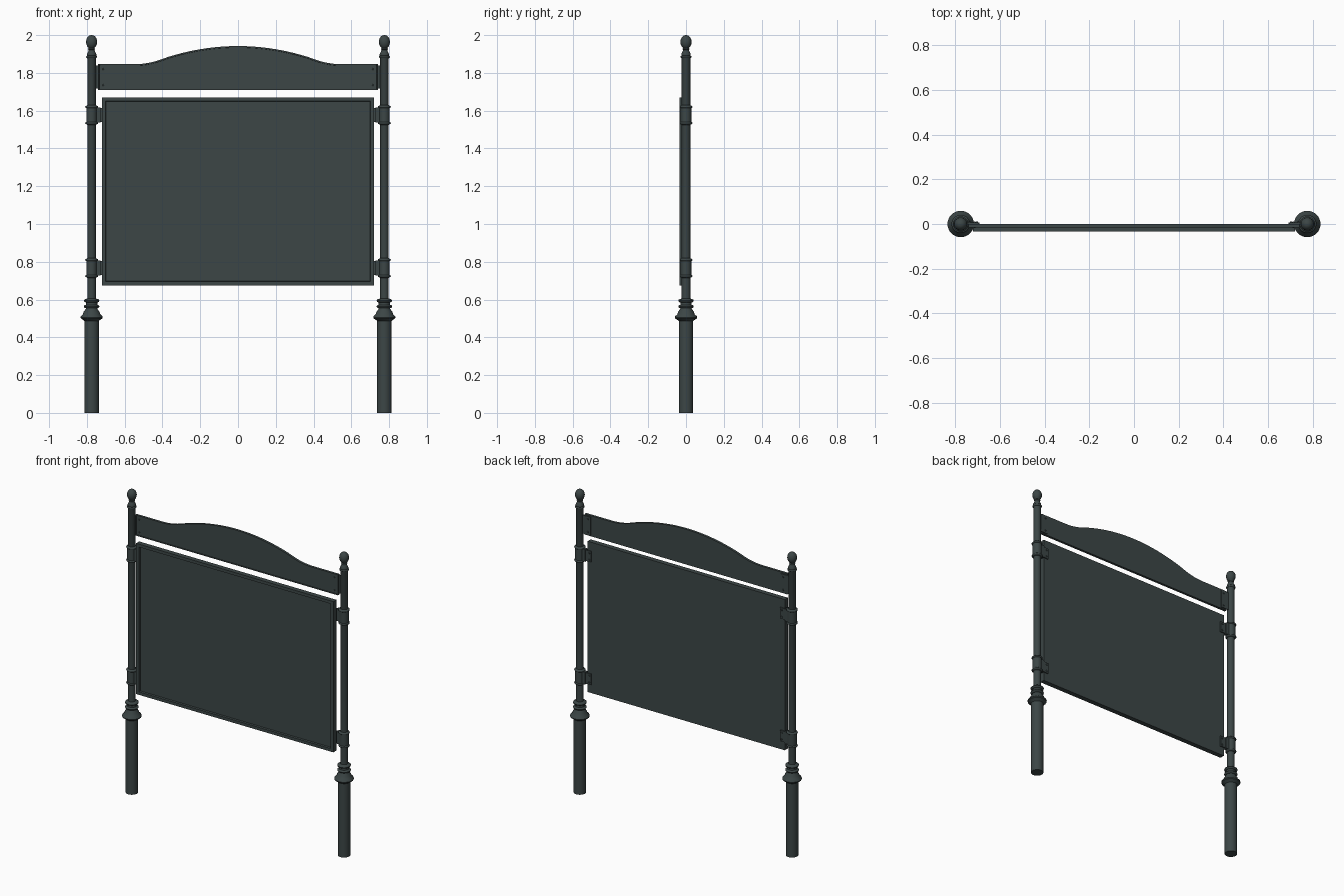
import bpy, bmesh, math

if "Cube" in bpy.data.objects:
    bpy.data.objects.remove(bpy.data.objects["Cube"])

mat = bpy.data.materials.new("dark_green_paint")
mat.diffuse_color = (0.045, 0.061, 0.061, 1)
mat.use_nodes = True
mat.node_tree.nodes["Principled BSDF"].inputs["Base Color"].default_value = mat.diffuse_color


def finish(bm, name, smooth=False):
    bmesh.ops.recalc_face_normals(bm, faces=bm.faces)
    me = bpy.data.meshes.new(name)
    bm.to_mesh(me)
    bm.free()
    ob = bpy.data.objects.new(name, me)
    bpy.context.collection.objects.link(ob)
    me.materials.append(mat)
    if smooth:
        bpy.ops.object.select_all(action='DESELECT')
        ob.select_set(True)
        bpy.context.view_layer.objects.active = ob
        bpy.ops.object.shade_smooth_by_angle(angle=math.radians(35))
    return ob


def lathe(name, profile, x, n=32):
    """Revolve (radius, z) points around a vertical axis at x; ends are capped."""
    bm = bmesh.new()
    rings = [[bm.verts.new((x + r * math.cos(2 * math.pi * i / n),
                            r * math.sin(2 * math.pi * i / n), z)) for i in range(n)]
             for r, z in profile]
    for a, b in zip(rings, rings[1:]):
        for i in range(n):
            j = (i + 1) % n
            bm.faces.new((a[i], a[j], b[j], b[i]))
    bm.faces.new(rings[0])
    bm.faces.new(rings[-1])
    return finish(bm, name, True)


def box(name, x0, x1, y0, y1, z0, z1):
    bm = bmesh.new()
    bmesh.ops.create_cube(bm, size=1)
    for v in bm.verts:
        v.co = ((x0 + x1) / 2 + v.co.x * (x1 - x0), (y0 + y1) / 2 + v.co.y * (y1 - y0),
                (z0 + z1) / 2 + v.co.z * (z1 - z0))
    return finish(bm, name)


def bead(r, z, h, base):
    """Rounded ring of radius r on a shaft of radius base."""
    return [(base + (r - base) * math.sin(math.pi * k / 6), z - h / 2 * math.cos(math.pi * k / 6))
            for k in range(7)]


def bolt(name, x, z, y, r, h):
    bm = bmesh.new()
    bmesh.ops.create_cone(bm, cap_ends=True, segments=12, radius1=r, radius2=r * 0.7, depth=h)
    s = 1 if h * y >= 0 else -1
    for v in bm.verts:
        v.co = (x + v.co.x, y + s * v.co.z, z + v.co.y)
    return finish(bm, name, True)


# turned post: sleeve, mouldings, shaft, finial
post = [(0.038, 0), (0.038, 0.487)]
post += [(0.042, 0.49), (0.057, 0.5), (0.059, 0.506), (0.057, 0.512), (0.046, 0.522)]
post += [(0.042, 0.535), (0.031, 0.55)] + bead(0.041, 0.563, 0.018, 0.03)
post += [(0.03, 0.578)] + bead(0.041, 0.594, 0.018, 0.03) + [(0.023, 0.606)]
post += [(0.023, 1.877)] + bead(0.029, 1.885, 0.012, 0.024)
post += [(0.025, 1.893), (0.025, 1.9), (0.018, 1.914), (0.015, 1.922), (0.02, 1.927), (0.015, 1.931)]
post += [(max(0.0295 * math.sin(a) ** 0.9, 0.001), 1.964 - 0.036 * math.cos(a))
         for a in [math.radians(d) for d in (32, 50, 70, 90, 110, 130, 150, 165, 179)]]

for side, s in (("left", -1), ("right", 1)):
    px = 0.775 * s
    lathe(side + "_post", post, px)

    # clamp collars with end rings, fixing tabs and bolts
    for level, z in (("lower", 0.767), ("upper", 1.577)):
        collar = [(0.023, z - 0.052)] + bead(0.034, z - 0.043, 0.012, 0.028)
        collar += bead(0.034, z + 0.043, 0.012, 0.028) + [(0.023, z + 0.052)]
        lathe(f"{side}_{level}_collar", collar, px)
        xs = sorted((s * 0.69, s * 0.76))
        box(f"{side}_{level}_tab", *xs, -0.001, 0.006, z - 0.036, z + 0.036)
        xs = sorted((s * 0.728, s * 0.76))
        box(f"{side}_{level}_clamp_lug", *xs, -0.012, 0.012, z - 0.04, z + 0.04)
        for dz in (-0.022, 0.022):
            bolt(f"{side}_{level}_tab_bolt", s * 0.703, z + dz, 0.008, 0.006, 0.006)

    # header tabs and screws
    xs = sorted((s * 0.695, s * 0.76))
    box(side + "_header_tab", *xs, -0.001, 0.006, 1.717, 1.838)
    for z in (1.735, 1.82):
        bolt(side + "_header_screw", s * 0.713, z, -0.0145, 0.005, 0.005)
        bolt(side + "_header_nut", s * 0.713, z, 0.008, 0.006, 0.006)

# notice panel: raised frame with a stepped, recessed board
bm = bmesh.new()
bmesh.ops.create_cube(bm, size=1)
for v in bm.verts:
    v.co = (v.co.x * 1.44, -0.018 + v.co.y * 0.032, 1.1725 + v.co.z * 0.995)
bm.normal_update()
front = min(bm.faces, key=lambda f: f.calc_center_median().y)
bmesh.ops.inset_region(bm, faces=[front], thickness=0.028)
bmesh.ops.inset_region(bm, faces=[front], thickness=0.003, depth=-0.012)
finish(bm, "notice_panel")

# arched header board with a slim raised rim
half = []
for i in range(33):
    x = 0.74 * i / 32
    if x < 0.38:
        z = 1.942 - 0.42 * x * x
    elif x < 0.55:
        t = (0.55 - x) / 0.17
        z = 1.846 + 0.0354 * t * t
    else:
        z = 1.846
    half.append((x, z))
top = [(-x, z) for x, z in reversed(half[1:])] + half
bm = bmesh.new()
outline = [(-0.74, 1.71)] + top + [(0.74, 1.71)]
face = bm.faces.new([bm.verts.new((x, -0.016, z)) for x, z in outline])
bm.normal_update()
ext = bmesh.ops.extrude_face_region(bm, geom=[face])
for e in ext["geom"]:
    if isinstance(e, bmesh.types.BMVert):
        e.co.y = 0.0
bmesh.ops.recalc_face_normals(bm, faces=bm.faces)
bm.normal_update()
front = min(bm.faces, key=lambda f: f.calc_center_median().y)
bmesh.ops.inset_region(bm, faces=[front], thickness=0.007)
bmesh.ops.inset_region(bm, faces=[front], thickness=0.001, depth=-0.004)
finish(bm, "arched_header", True)
